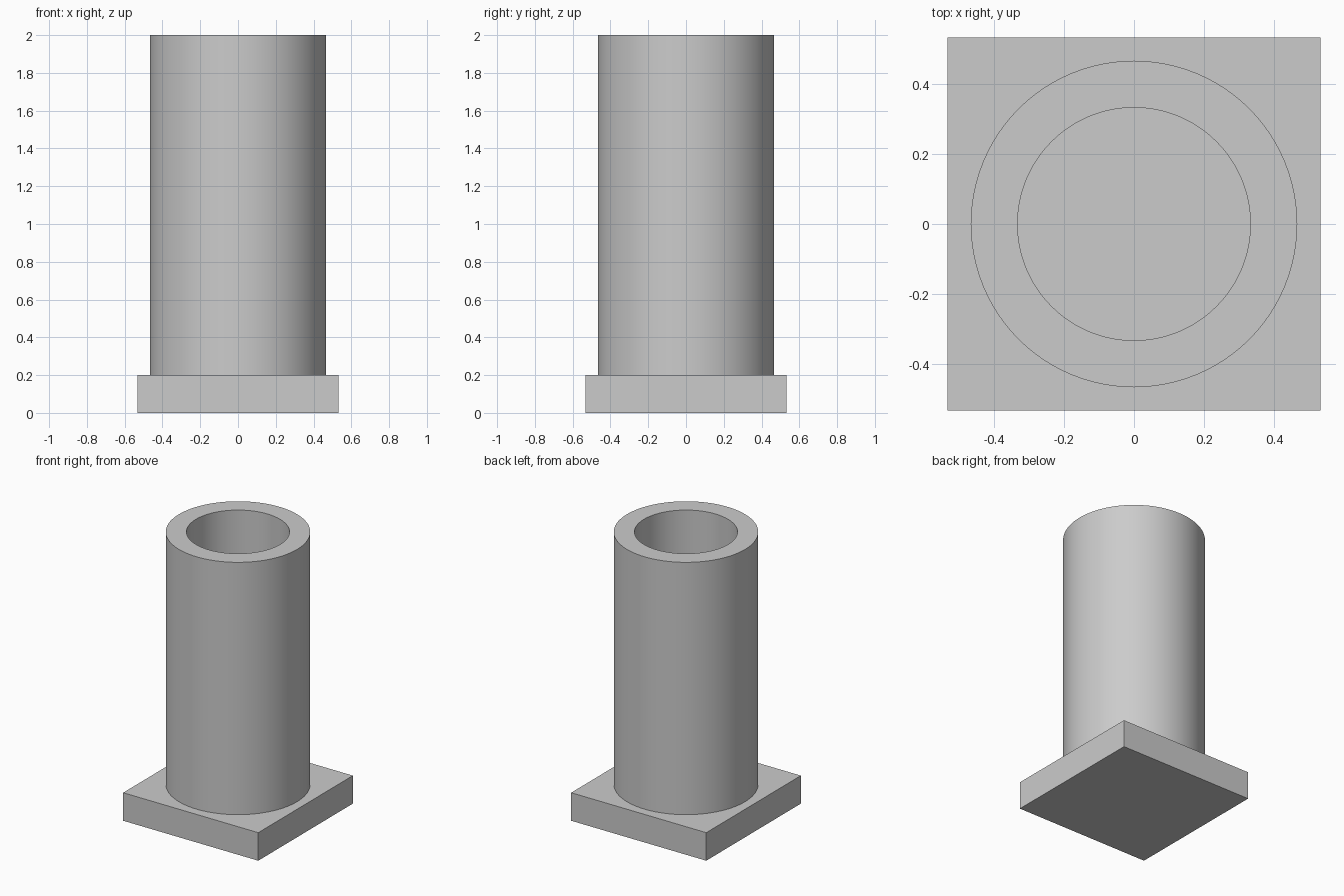
import bpy
import bmesh
from math import tau, radians
from mathutils import Vector

default_cube = bpy.data.objects.get("Cube")
if default_cube:
    bpy.data.objects.remove(default_cube, do_unlink=True)

BASE_HALF = 0.533
BASE_HEIGHT = 0.2
TOP = 2.0
OUTER_RADIUS = 0.467
BORE_RADIUS = 0.333
SEGMENTS = 96

# One plain grey for every part
grey = bpy.data.materials.new("plain_grey")
colour = (0.6, 0.6, 0.6, 1.0)
grey.use_nodes = True
grey.diffuse_color = colour
grey.node_tree.nodes["Principled BSDF"].inputs["Base Color"].default_value = colour


def add_part(name, bm):
    """Turn a bmesh into a named object with outward normals."""
    bmesh.ops.recalc_face_normals(bm, faces=bm.faces)
    mesh = bpy.data.meshes.new(name)
    bm.to_mesh(mesh)
    bm.free()
    mesh.materials.append(grey)
    part = bpy.data.objects.new(name, mesh)
    bpy.context.collection.objects.link(part)
    return part


# Square base plate
bm = bmesh.new()
bmesh.ops.create_cube(bm, size=1)
bmesh.ops.scale(bm, verts=bm.verts, vec=(2 * BASE_HALF, 2 * BASE_HALF, BASE_HEIGHT))
bmesh.ops.translate(bm, verts=bm.verts, vec=(0, 0, BASE_HEIGHT / 2))
add_part("base_plate", bm)

# Hollow tube: a rectangular wall section turned around z, seated on the plate
bm = bmesh.new()
section = [(OUTER_RADIUS, BASE_HEIGHT), (OUTER_RADIUS, TOP),
           (BORE_RADIUS, TOP), (BORE_RADIUS, BASE_HEIGHT)]
verts = [bm.verts.new((r, 0, z)) for r, z in section]
edges = [bm.edges.new((verts[i - 1], verts[i])) for i in range(len(verts))]
bmesh.ops.spin(bm, geom=verts + edges, cent=Vector(), axis=Vector((0, 0, 1)),
               angle=tau, steps=SEGMENTS)
bmesh.ops.remove_doubles(bm, verts=bm.verts, dist=0.0001)
tube = add_part("tube", bm)

# Smooth walls, crisp rims
bpy.ops.object.select_all(action="DESELECT")
tube.select_set(True)
bpy.context.view_layer.objects.active = tube
bpy.ops.object.shade_smooth_by_angle(angle=radians(30))
